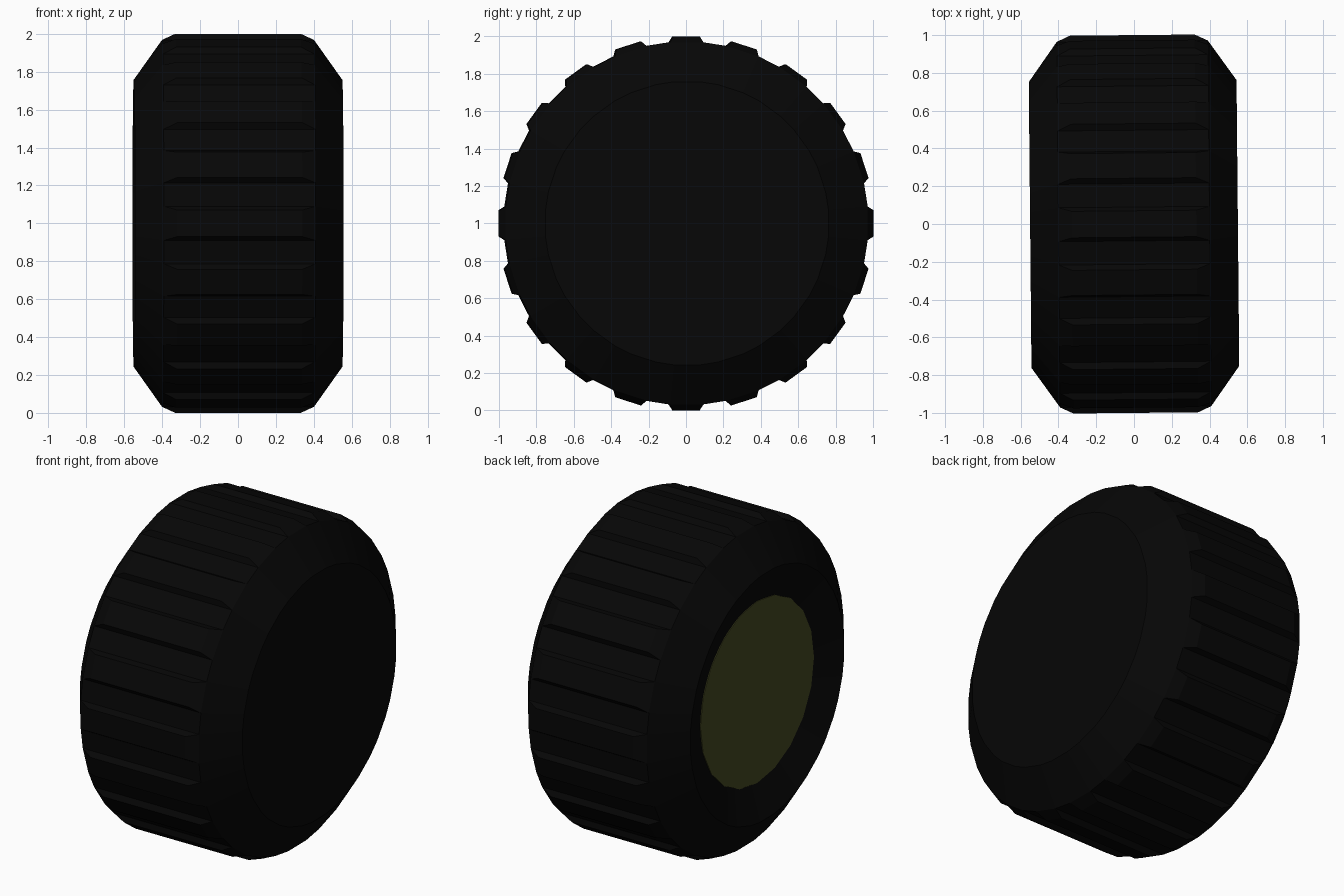
import bpy, bmesh, math

if "Cube" in bpy.data.objects:
    bpy.data.objects.remove(bpy.data.objects["Cube"])

N = 20                       # tread blocks around the wheel
HALF = math.radians(5.3)     # half angle of a tread block base
YAW = 0.0095                 # the wheel is turned very slightly


def material(name, rgb):
    m = bpy.data.materials.new(name)
    m.diffuse_color = (*rgb, 1)
    m.use_nodes = True
    m.node_tree.nodes["Principled BSDF"].inputs["Base Color"].default_value = m.diffuse_color
    return m


def finish(bm, name, mat):
    bmesh.ops.recalc_face_normals(bm, faces=bm.faces)
    me = bpy.data.meshes.new(name)
    bm.to_mesh(me)
    bm.free()
    me.materials.append(mat)
    ob = bpy.data.objects.new(name, me)
    ob.location = (0, 0, 1)
    ob.rotation_euler = (0, 0, YAW)
    bpy.context.collection.objects.link(ob)
    return ob


def point(x, r, a):
    return (x, r * math.sin(a), r * math.cos(a))


rubber = material("black rubber", (0.002, 0.002, 0.002))
olive = material("olive green", (0.058, 0.063, 0.015))

# Tyre: a revolved profile, closed flat on +x and dished on -x
angles = []
for i in range(N):
    c = math.tau * i / N
    angles += [c - HALF, c + HALF]
profile = [(0.55, 0.76), (0.40, 0.972), (-0.40, 0.972), (-0.55, 0.76), (-0.475, 0.55)]
bm = bmesh.new()
rings = [[bm.verts.new(point(x, r, a)) for a in angles] for x, r in profile]
M = len(angles)
for k in range(len(rings) - 1):
    A, B = rings[k], rings[k + 1]
    for j in range(M):
        n = (j + 1) % M
        if k == 1 and j % 2 == 0:
            # Raised tread block with sloping sides
            c = math.tau * (j // 2) / N
            base = [A[j], A[n], B[n], B[j]]
            t = math.atan(0.07)
            R = 1 / math.cos(t)
            top = [bm.verts.new(point(x, R, c + s * t))
                   for x, s in ((0.33, -1), (0.33, 1), (-0.33, 1), (-0.33, -1))]
            for q in range(4):
                p = (q + 1) % 4
                bm.faces.new((base[q], base[p], top[p], top[q]))
            bm.faces.new(top)
        else:
            bm.faces.new((A[j], A[n], B[n], B[j]))
bm.faces.new(rings[0])
bm.faces.new(rings[-1])
finish(bm, "tyre", rubber)

# Hub: thin olive plate in the dish
bm = bmesh.new()
front = [bm.verts.new(point(-0.482, 0.56, math.tau * i / N)) for i in range(N)]
back = [bm.verts.new(point(-0.474, 0.56, math.tau * i / N)) for i in range(N)]
bm.faces.new(front)
bm.faces.new(back)
for i in range(N):
    n = (i + 1) % N
    bm.faces.new((front[i], front[n], back[n], back[i]))
finish(bm, "hub", olive)
